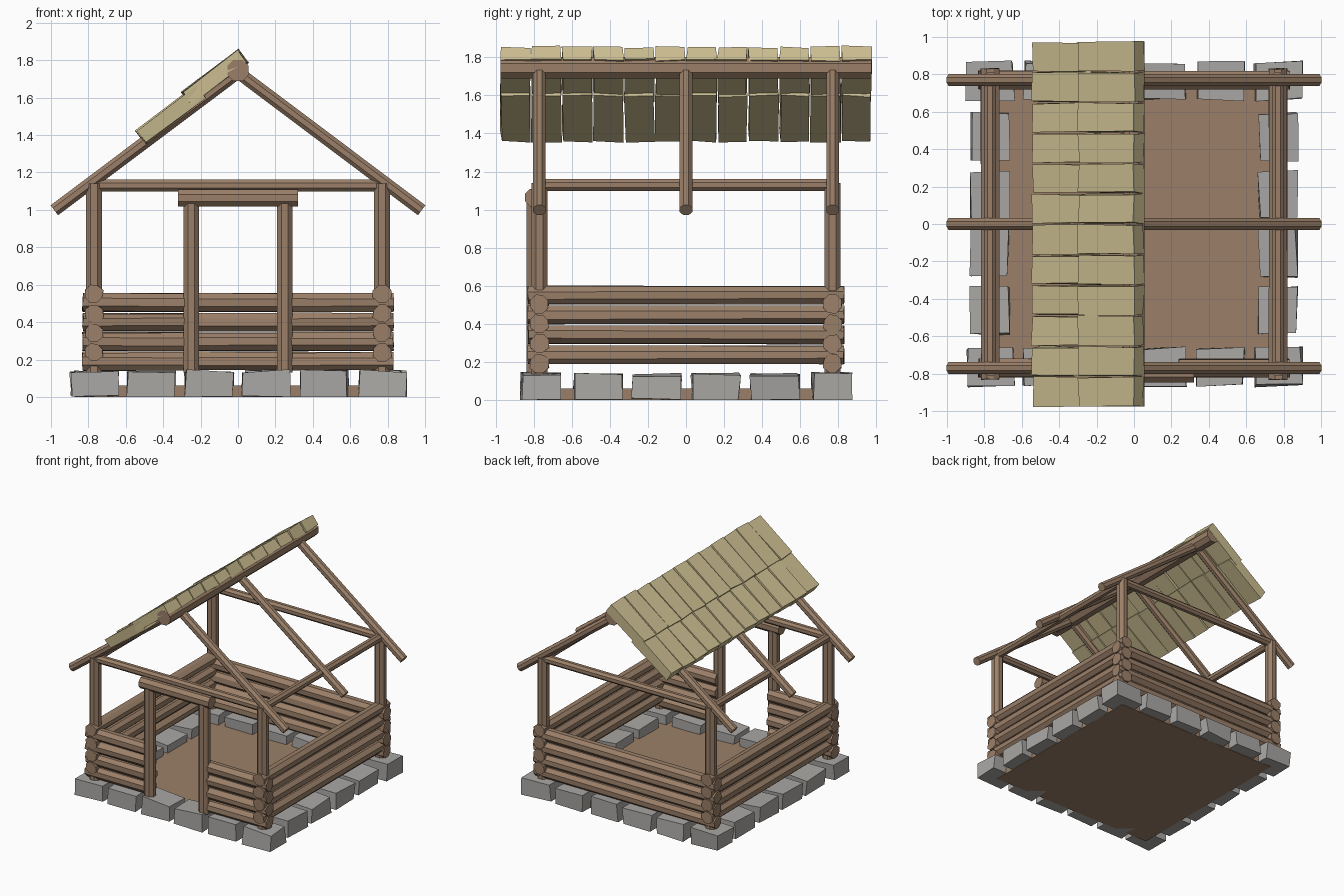
import bpy, bmesh, math, random
from mathutils import Matrix, Vector

random.seed(4)
if "Cube" in bpy.data.objects:
    bpy.data.objects.remove(bpy.data.objects["Cube"])


def material(name, rgb):
    m = bpy.data.materials.new(name)
    m.use_nodes = True
    m.diffuse_color = (*rgb, 1)
    m.node_tree.nodes["Principled BSDF"].inputs["Base Color"].default_value = (*rgb, 1)
    return m


WOOD = material("brown_wood", (0.33, 0.216, 0.141))
STRAW = material("straw_shingle", (0.60, 0.51, 0.28))
STONE = material("grey_stone", (0.40, 0.39, 0.375))


def finish(bm, name, mat):
    bmesh.ops.recalc_face_normals(bm, faces=bm.faces)
    me = bpy.data.meshes.new(name)
    bm.to_mesh(me)
    bm.free()
    me.materials.append(mat)
    ob = bpy.data.objects.new(name, me)
    bpy.context.collection.objects.link(ob)


def log(name, a, b, r, wobble=0.0):
    """Eight-sided log from a to b, with slightly uneven ends."""
    a, b = Vector(a), Vector(b)
    d = b - a
    bm = bmesh.new()
    bmesh.ops.create_cone(bm, cap_ends=True, segments=8, radius1=r, radius2=r, depth=d.length,
                          matrix=Matrix.Rotation(math.pi / 8, 4, 'Z'))
    spin = d.to_track_quat('Z', 'Y').to_matrix().to_4x4()
    bm.transform(Matrix.Translation((a + b) / 2) @ spin)
    for v in bm.verts:
        v.co += Vector([random.uniform(-wobble, wobble) for _ in range(3)])
    finish(bm, name, WOOD)


def block(name, centre, size, mat, wobble=0.0, tilt=0.0):
    """Box tilted about y, with uneven corners."""
    bm = bmesh.new()
    bmesh.ops.create_cube(bm, size=1)
    for v in bm.verts:
        v.co = Vector([c * s + random.uniform(-wobble, wobble) for c, s in zip(v.co, size)])
    bm.transform(Matrix.Translation(centre) @ Matrix.Rotation(tilt, 4, 'Y'))
    for v in bm.verts:
        v.co.z = max(v.co.z, 0)
    finish(bm, name, mat)


C = 0.77  # distance of the walls from the centre

# Floor and foundation stones
block("floor", (0, 0, 0.03), (1.54, 1.54, 0.06), WOOD)
for s in (-1, 1):
    for i in range(6):
        block("foundation_stone", ((i - 2.5) * 0.308, s * 0.765, 0.069), (0.25, 0.2, 0.138), STONE, 0.01)
    for i in range(4):
        block("foundation_stone", (s * C, (i - 1.5) * 0.31, 0.067), (0.2, 0.25, 0.134), STONE, 0.01)

# Stacked wall logs, with the front wall split by the doorway
for i in range(4):
    zx, zy = 0.19 + i * 0.105, 0.238 + i * 0.104
    log("back_wall_log", (-0.83, C, zx), (0.83, C, zx), 0.052, 0.004)
    for s in (-1, 1):
        log("front_wall_log", (s * 0.24, -C, zx), (s * 0.83, -C, zx), 0.052, 0.004)
        log("side_wall_log", (s * C, -0.83, zy), (s * C, 0.83, zy), 0.051, 0.004)

# Corner posts, tie beams and doorway
for s in (-1, 1):
    for t in (-1, 1):
        log("corner_post", (s * C, t * C, 0.13), (s * C, t * C, 1.14), 0.046)
    log("cross_tie_beam", (-C, s * C, 1.13), (C, s * C, 1.13), 0.034)
    log("side_tie_beam", (s * C, -C, 1.13), (s * C, C, 1.13), 0.034)
    log("door_post", (s * 0.25, -0.795, 0.13), (s * 0.25, -0.795, 1.04), 0.046)
log("door_lintel", (-0.32, -0.8, 1.063), (0.32, -0.8, 1.063), 0.05)

# Rafters and ridge pole
for y in (-C, 0, C):
    for s in (-1, 1):
        log("rafter", (0, y, 1.735), (s * 0.982, y, 0.998), 0.036)
log("ridge_pole", (0, -0.975, 1.745), (0, 0.975, 1.745), 0.062)

# Two courses of thick shingles on one slope
SLOPE = -math.radians(37)
for i in range(12):
    y = (i - 5.5) * 0.163
    block("lower_shingle", (-0.36, y, 1.51), (0.4, 0.152, 0.083), STRAW, 0.006, SLOPE)
    block("upper_shingle", (-0.123, y, 1.708), (0.375, 0.154, 0.085), STRAW, 0.006, SLOPE)
